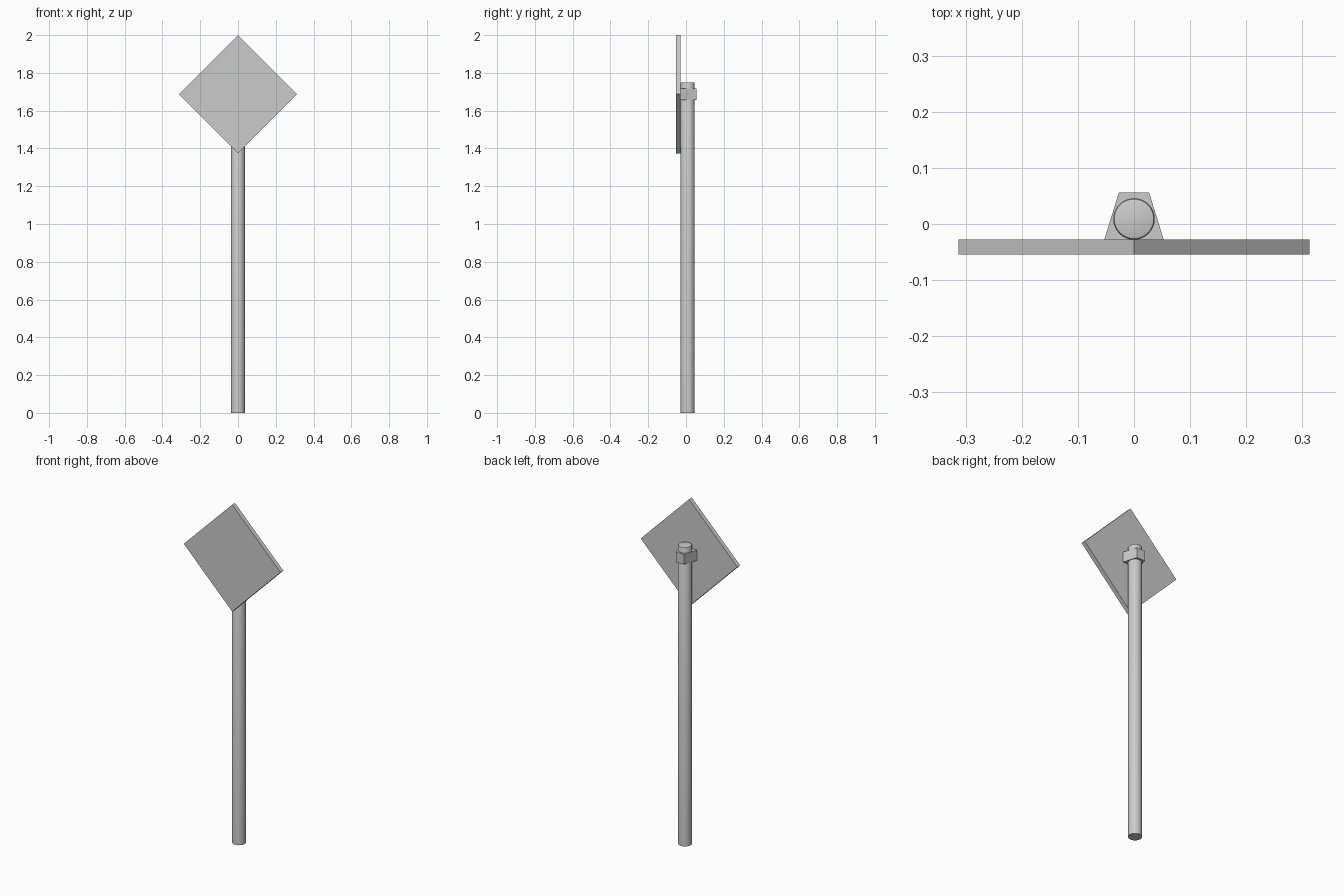
import bpy, bmesh

if "Cube" in bpy.data.objects:
    bpy.data.objects.remove(bpy.data.objects["Cube"])


def prism(name, outline, place, offset):
    """Extrude a flat outline along an offset vector."""
    bm = bmesh.new()
    face = bm.faces.new([bm.verts.new(place(a, b)) for a, b in outline])
    new = bmesh.ops.extrude_face_region(bm, geom=[face])["geom"]
    bmesh.ops.translate(bm, vec=offset,
                        verts=[v for v in new if isinstance(v, bmesh.types.BMVert)])
    bmesh.ops.recalc_face_normals(bm, faces=bm.faces)
    mesh = bpy.data.meshes.new(name)
    bm.to_mesh(mesh)
    bm.free()
    obj = bpy.data.objects.new(name, mesh)
    bpy.context.collection.objects.link(obj)
    return obj


# Diamond sign plate
R, ZC = 0.313, 1.687
prism("sign_plate", [(0, ZC - R), (R, ZC), (0, ZC + R), (-R, ZC)],
      lambda x, z: (x, -0.054, z), (0, 0.026, 0))

# Tapered clamp holding the plate to the post
prism("clamp", [(-0.053, -0.028), (0.053, -0.028), (0.027, 0.056), (-0.027, 0.056)],
      lambda x, y: (x, y, 1.657), (0, 0, 0.06))

# Round post with a softened top rim
bpy.ops.mesh.primitive_cylinder_add(vertices=32, radius=0.037, depth=1.75,
                                    location=(0, 0.009, 0.875))
post = bpy.context.object
post.name = "post"
bm = bmesh.new()
bm.from_mesh(post.data)
rim = [e for e in bm.edges if all(v.co.z > 0.8 for v in e.verts)]
bmesh.ops.bevel(bm, geom=rim, offset=0.006, segments=2, profile=0.5, affect='EDGES')
bm.to_mesh(post.data)
bm.free()
bpy.ops.object.shade_smooth_by_angle()
